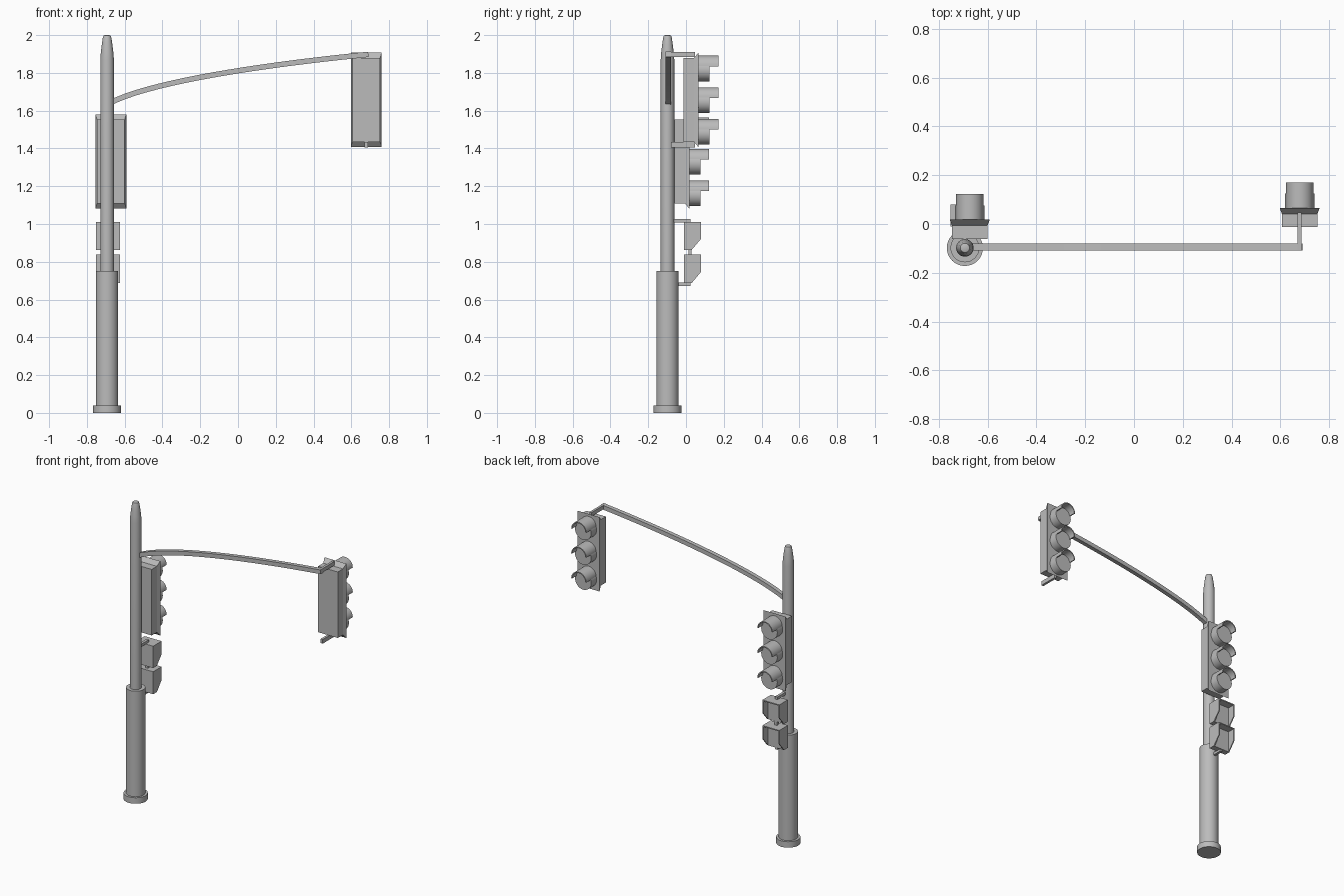
import bpy, bmesh
from math import cos, sin, pi, radians
from mathutils import Vector
from mathutils.geometry import interpolate_bezier

if "Cube" in bpy.data.objects:
    bpy.data.objects.remove(bpy.data.objects["Cube"], do_unlink=True)

grey = bpy.data.materials.new("painted_grey")
grey.use_nodes = True
colour = (0.5, 0.5, 0.5, 1)
grey.diffuse_color = colour
grey.node_tree.nodes["Principled BSDF"].inputs["Base Color"].default_value = colour

POLE_X, POLE_Y = -0.693, -0.098


def finish(name, bm, smooth=False):
    bmesh.ops.recalc_face_normals(bm, faces=bm.faces)
    mesh = bpy.data.meshes.new(name)
    bm.to_mesh(mesh)
    bm.free()
    mesh.materials.append(grey)
    obj = bpy.data.objects.new(name, mesh)
    bpy.context.collection.objects.link(obj)
    if smooth:
        bpy.ops.object.select_all(action="DESELECT")
        obj.select_set(True)
        bpy.context.view_layer.objects.active = obj
        bpy.ops.object.shade_smooth_by_angle(angle=radians(35))
    return obj


def loft(name, rings, smooth=False, closed=False):
    """Skin a list of point rings; cap the ends, or join last to first."""
    bm = bmesh.new()
    loops = [[bm.verts.new(p) for p in ring] for ring in rings]
    n = len(loops[0])
    pairs = list(zip(loops, loops[1:]))
    if closed:
        pairs.append((loops[-1], loops[0]))
    else:
        bm.faces.new(loops[0])
        bm.faces.new(loops[-1])
    for a, b in pairs:
        for i in range(n):
            j = (i + 1) % n
            bm.faces.new((a[i], a[j], b[j], b[i]))
    return finish(name, bm, smooth)


def box(name, x, y, z):
    """Box from (min, max) pairs."""
    rings = [[(x[0], v, z[0]), (x[1], v, z[0]), (x[1], v, z[1]), (x[0], v, z[1])] for v in y]
    return loft(name, rings)


def turned(name, profile, sides=32):
    """Upright round part from (radius, height) pairs."""
    rings = [[(POLE_X + r * cos(2 * pi * i / sides), POLE_Y + r * sin(2 * pi * i / sides), z)
              for i in range(sides)] for r, z in profile]
    return loft(name, rings, True)


# Pole
turned("pole_base", [(0.074, 0), (0.074, 0.04)])
turned("lower_sleeve", [(0.059, 0.04), (0.059, 0.75)])
turned("upper_pole", [(0.036, 0.75), (0.036, 1.87), (0.033, 1.91), (0.028, 1.95),
                      (0.023, 1.985), (0.019, 1.997), (0.012, 2.0)])

# Curved arm with a rectangular section
path = interpolate_bezier(Vector((-0.68, 0, 1.64)), Vector((-0.45, 0, 1.76)),
                          Vector((0.2, 0, 1.85)), Vector((0.69, 0, 1.898)), 20)
rings = []
for i, p in enumerate(path):
    t = (path[min(i + 1, len(path) - 1)] - path[max(i - 1, 0)]).normalized()
    up = Vector((-t.z, 0, t.x)) * 0.014
    side = Vector((0, 0.014, 0))
    c = p + Vector((0, -0.094, 0))
    rings.append([c + up + side, c + up - side, c - up - side, c - up + side])
loft("curved_arm", rings)


# Three-lamp signal heads
def signal(name, x, y, z):
    def plate(dy, w, h):
        return [(x - w, y + dy, z - h), (x + w, y + dy, z - h),
                (x + w, y + dy, z + h), (x - w, y + dy, z + h)]
    loft(name + "_housing", [plate(-0.079, 0.073, 0.222), plate(-0.024, 0.073, 0.222),
                             plate(0, 0.082, 0.25)])
    for k, lamp in enumerate(("upper", "middle", "lower")):
        cz = z + 0.158 - 0.1675 * k
        # Lamp drum
        loft(f"{name}_{lamp}_lamp",
             [[(x + 0.06 * cos(2 * pi * i / 32), y + dy, cz + 0.06 * sin(2 * pi * i / 32))
               for i in range(32)] for dy in (-0.005, 0.058)], True)
        # Half-round visor
        arcs = []
        for i in range(17):
            a = pi * i / 16
            arcs.append([(x + r * cos(a), y + dy, cz + 0.02 + r * sin(a))
                         for r, dy in ((0.056, -0.005), (0.056, 0.105), (0.049, 0.105), (0.049, -0.005))])
        loft(f"{name}_{lamp}_visor", arcs, True)


signal("far_signal", 0.679, 0.066, 1.657)
signal("near_signal", -0.673, 0.018, 1.331)

# Far signal brackets
bar = (0.671, 0.687)
box("far_upper_bracket", bar, (-0.108, 0.047), (1.885, 1.911))
box("far_lower_bracket", bar, (-0.08, 0.047), (1.405, 1.433))


# Hooded crossing signals
def crossing(name, z0, z1):
    cx, half, wall = -0.688, 0.063, 0.007
    box(name + "_case", (cx - half, cx + half), (-0.01, 0.03), (z0, z1))
    low = z0 + (z1 - z0) * 0.4
    side = [(0.028, z0), (0.03, z0), (0.08, low), (0.08, z1), (0.028, z1)]
    for tag, s in (("left", 1), ("right", -1)):
        loft(f"{name}_{tag}_hood_side",
             [[(cx + s * w, y, z) for y, z in side] for w in (half - wall, half)])
    box(name + "_hood_top", (cx - half, cx + half), (0.028, 0.08), (z1 - wall, z1))


crossing("upper_crossing_signal", 0.863, 1.01)
crossing("lower_crossing_signal", 0.687, 0.838)
bar = (-0.698, -0.68)
box("crossing_link", bar, (0.012, 0.03), (0.835, 0.866))
box("crossing_top_bracket", bar, (-0.075, 0.024), (1.008, 1.027))
box("crossing_bottom_bracket", bar, (-0.075, 0.024), (0.672, 0.69))
